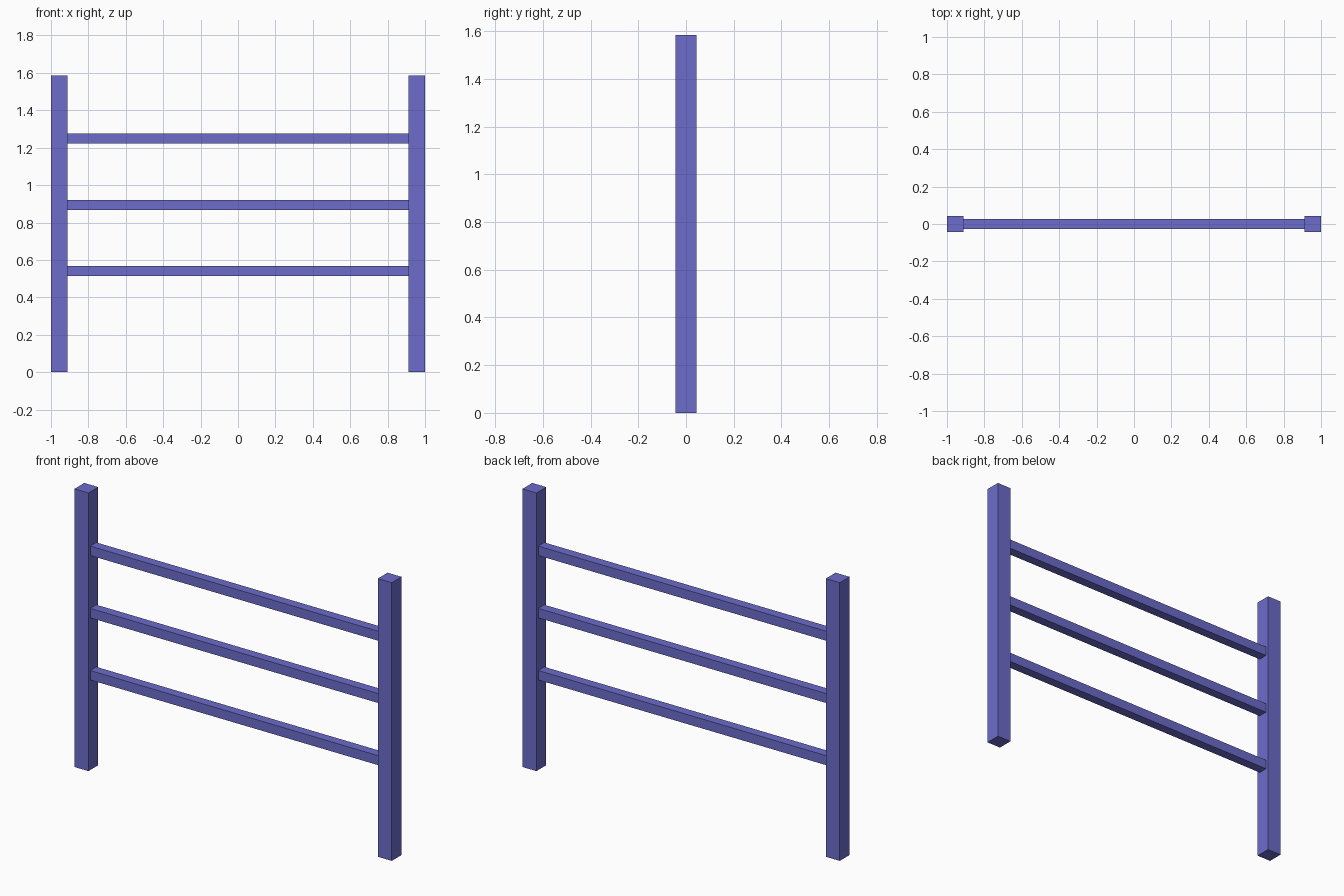
import bpy

if "Cube" in bpy.data.objects:
    bpy.data.objects.remove(bpy.data.objects["Cube"])

paint = bpy.data.materials.new("violet_blue_paint")
paint.diffuse_color = (0.15, 0.15, 0.6, 1)
paint.use_nodes = True
paint.node_tree.nodes["Principled BSDF"].inputs["Base Color"].default_value = paint.diffuse_color


def box(name, center, size):
    bpy.ops.mesh.primitive_cube_add(size=1, location=center)
    ob = bpy.context.object
    ob.name = name
    ob.scale = size
    bpy.ops.object.transform_apply(location=False, rotation=False, scale=True)
    ob.data.materials.append(paint)
    return ob


HEIGHT, POST, RAIL = 1.585, 0.088, 0.054

# Square end posts
for side, sx in (("left", -1), ("right", 1)):
    box(side + "_post", (sx * (1 - POST / 2), 0, HEIGHT / 2), (POST, POST, HEIGHT))

# Three horizontal rails between the posts
for name, z in (("lower", 0.54), ("middle", 0.894), ("upper", 1.249)):
    box(name + "_rail", (0, 0, z), (2 - 2 * POST, RAIL, RAIL))
